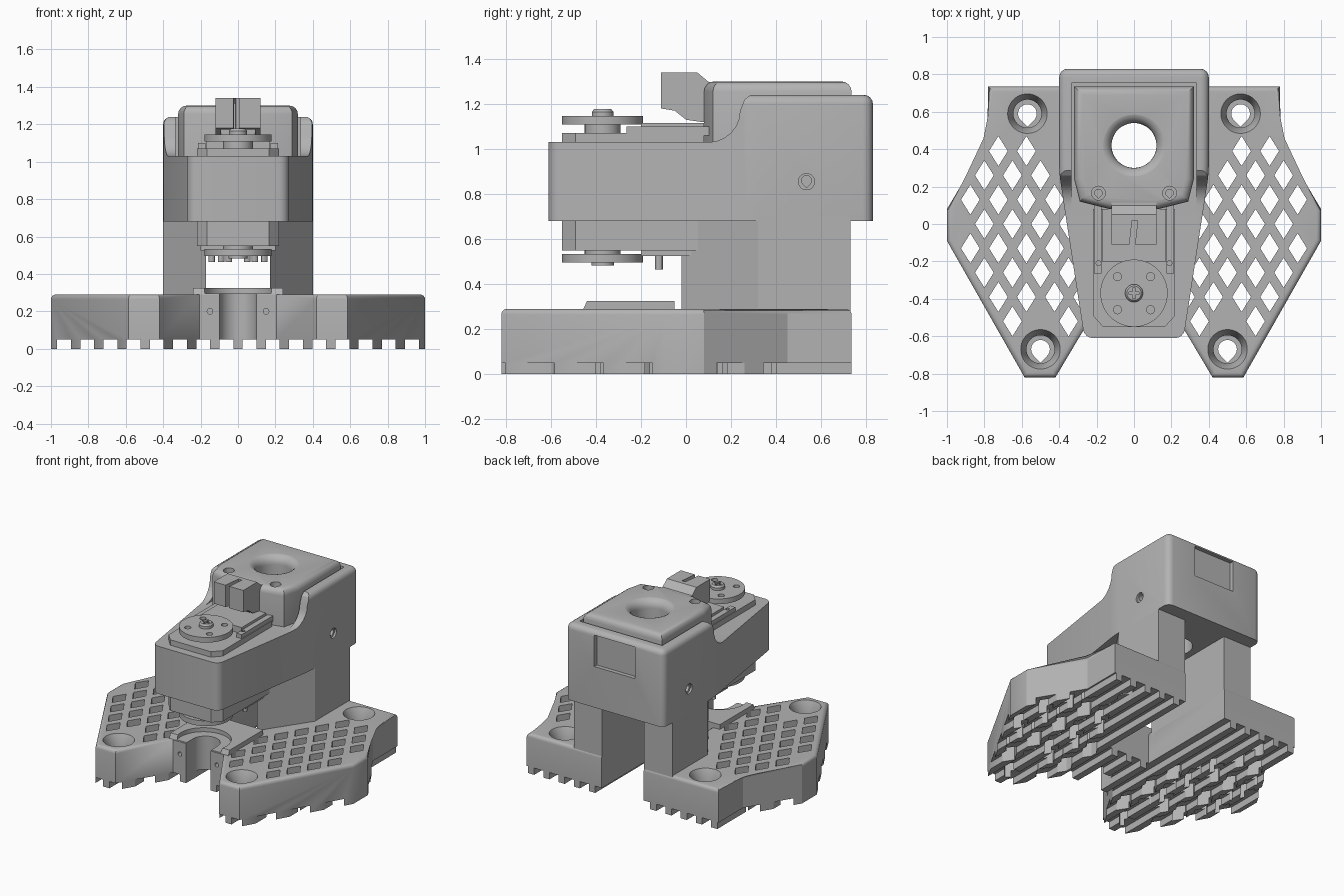
import bpy, bmesh
from math import sin, cos, pi, radians
from mathutils import Vector
from mathutils.geometry import intersect_point_line

if "Cube" in bpy.data.objects:
    bpy.data.objects.remove(bpy.data.objects["Cube"])

grey = bpy.data.materials.new("printed grey")
grey.use_nodes = True
grey.diffuse_color = (0.45, 0.45, 0.45, 1)
grey.node_tree.nodes["Principled BSDF"].inputs["Base Color"].default_value = grey.diffuse_color

AXES = {"Z": lambda u, v, w: (u, v, w), "X": lambda u, v, w: (w, u, v), "Y": lambda u, v, w: (v, w, u)}


def add(name, bm):
    bmesh.ops.recalc_face_normals(bm, faces=bm.faces)
    me = bpy.data.meshes.new(name)
    bm.to_mesh(me)
    bm.free()
    me.materials.append(grey)
    ob = bpy.data.objects.new(name, me)
    bpy.context.collection.objects.link(ob)
    return ob


def extrude(bm, pts, a, b, axis="Z"):
    f = AXES[axis]
    lo = [bm.verts.new(f(u, v, a)) for u, v in pts]
    hi = [bm.verts.new(f(u, v, b)) for u, v in pts]
    bm.faces.new(lo)
    bm.faces.new(hi)
    for i in range(len(pts)):
        j = (i + 1) % len(pts)
        bm.faces.new((lo[i], lo[j], hi[j], hi[i]))


def round_edges(bm, pick, width, steps=4):
    edges = [e for e in bm.edges if pick(*[v.co for v in e.verts])]
    bmesh.ops.bevel(bm, geom=edges, offset=width, segments=steps, profile=0.5, affect="EDGES")


def prism(name, pts, a, b, axis="Z", corner=0, rim=0):
    """Extruded outline; corner rounds upright edges, rim rounds the upper edge."""
    bm = bmesh.new()
    extrude(bm, pts, a, b, axis)
    if corner:
        round_edges(bm, lambda p, q: abs(p.z - q.z) > 0.01, corner)
    if rim:
        round_edges(bm, lambda p, q: min(p.z, q.z) > b - 0.001, rim)
    return add(name, bm)


def lathe(name, profile, x, y, steps=48):
    bm = bmesh.new()
    vs = [bm.verts.new((x + r, y, z)) for r, z in profile]
    es = [bm.edges.new(p) for p in zip(vs, vs[1:])]
    bmesh.ops.spin(bm, geom=vs + es, cent=(x, y, 0), axis=(0, 0, 1), angle=2 * pi, steps=steps)
    bmesh.ops.remove_doubles(bm, verts=bm.verts, dist=0.0001)
    return add(name, bm)


def rect(x0, x1, y0, y1):
    return [(x0, y0), (x1, y0), (x1, y1), (x0, y1)]


def circle(x, y, r, n=24):
    return [(x + r * cos(2 * pi * i / n), y + r * sin(2 * pi * i / n)) for i in range(n)]


def teardrop(x, y, r):
    arc = [radians(-45 + 15 * i) for i in range(19)]
    return [(x + r * cos(t), y + r * sin(t)) for t in arc] + [(x, y - r * 1.414)]


def symmetric(half):
    return half + [(-x, y) for x, y in reversed(half)]


def activate(ob):
    bpy.ops.object.select_all(action="DESELECT")
    ob.select_set(True)
    bpy.context.view_layer.objects.active = ob


def boolean(ob, cutter, mode="DIFFERENCE"):
    mod = ob.modifiers.new("cut", "BOOLEAN")
    mod.object, mod.operation, mod.solver = cutter, mode, "EXACT"
    activate(ob)
    bpy.ops.object.modifier_apply(modifier=mod.name)
    bpy.data.objects.remove(cutter)


def grooves():
    """Cutter that leaves foot ribs running front to back."""
    bm = bmesh.new()
    for i in range(-9, 9):
        x = i * 0.124 + 0.025
        extrude(bm, rect(x, x + 0.074, -1, 1), -0.05, 0.05)
    return add("groove_cutter", bm)


# Base plates with lozenge grid, screw recesses and foot ribs
outline = [(0.17, 0.735), (0.78, 0.735), (0.78, 0.45), (1.0, 0.08), (1.0, -0.09),
           (0.585, -0.82), (0.42, -0.82), (0.2, -0.45), (0.17, -0.4)]
screws = [(0.57, 0.59), (0.5, -0.67)]
base = prism("base_plates", outline, 0, 0.29, rim=0.025)
poly = [Vector((x, y, 0)) for x, y in outline]


def clear(p):
    inside = False
    for a, b in zip(poly, poly[1:] + poly[:1]):
        hit, t = intersect_point_line(p, a, b)
        hit = a + (b - a) * min(max(t, 0), 1)
        if (p - hit).length < 0.075:
            return False
        if (a.y > p.y) != (b.y > p.y) and p.x < a.x + (p.y - a.y) * (b.x - a.x) / (b.y - a.y):
            inside = not inside
    on_column = p.y > -0.1 and p.x < min(0.46, 0.3 + 0.6 * (p.y + 0.02))
    return inside and not on_column and all((p - Vector((x, y, 0))).length > 0.17 for x, y in screws)


bm = bmesh.new()
for row in range(-6, 5):
    for col in range(14):
        p = Vector((0.05 + 0.15 * col + 0.075 * (row % 2), row * 0.13, 0))
        if clear(p):
            extrude(bm, [(p.x - 0.05, p.y), (p.x, p.y - 0.08), (p.x + 0.05, p.y), (p.x, p.y + 0.08)], -0.1, 0.4)
boolean(base, add("lozenge_cutter", bm))
for x, y in screws:
    boolean(base, lathe("recess_cutter", [(0, 0.12), (0.075, 0.12), (0.075, 0.22), (0.11, 0.3), (0, 0.3)], x, y))
    boolean(base, prism("screw_cutter", teardrop(x, y, 0.05), -0.1, 0.2))
boolean(base, grooves())

# Columns that carry the head
column = prism("columns", [(0.17, 0.73), (0.4, 0.73), (0.4, 0.32), (0.17, -0.02)], 0.05, 0.7)
for ob in (base, column):
    ob.modifiers.new("mirror", "MIRROR").use_mirror_merge = False

# Cradle between the plates, with seat for the lower horn
cradle = prism("front_cradle", rect(-0.24, 0.24, -0.46, -0.05), 0, 0.29)
boolean(cradle, prism("rim", [(-0.46, 0.28), (-0.05, 0.28), (-0.05, 0.325), (-0.44, 0.325)], -0.24, 0.24, "X"), "UNION")
boolean(cradle, prism("seat", circle(0, -0.4, 0.185, 48), 0.295, 0.4))
boolean(cradle, prism("channel", circle(0, -0.38, 0.1, 32), -0.1, 0.4))
boolean(cradle, prism("channel_mouth", rect(-0.1, 0.1, -0.6, -0.38), -0.1, 0.4))
for x in (-0.15, 0.15):
    boolean(cradle, prism("pin_hole", circle(0.2, x, 0.015, 16), -0.6, -0.4, "Y"))
boolean(cradle, grooves())

# Head: tapered body with a raised rear
head_plan = symmetric([(0.4, 0.83), (0.4, 0.27), (0.265, -0.61)])
head = prism("head", head_plan, 0.68, 1.24, corner=0.045, rim=0.04)
sweep = [(0.24 - 0.14 * sin(t), 1.17 - 0.14 * cos(t)) for t in [radians(15 * i) for i in range(6, -1, -1)]]
sweep = [(0.1 + 0.14 * sin(radians(15 * i)), 1.17 - 0.14 * cos(radians(15 * i))) for i in range(7)]
boolean(head, prism("front_cutter", [(-1, 1.03)] + sweep + [(0.26, 1.22), (0.3, 1.25), (0.3, 1.5), (-1, 1.5)], -1, 1, "X"))
boolean(head, prism("cover_pocket", rect(-0.335, 0.335, 0, 0.755), 1.03, 1.5))
boolean(head, prism("rear_slot", rect(-0.165, 0.165, 0.8, 0.9), 0.98, 1.21))
boolean(head, prism("cable_bore", circle(0, 0.42, 0.12, 48), 0.5, 1.5))
for s in (-1, 1):
    hole = [(y, z) for y, z in teardrop(0.535, 0.86, 0.022)]
    boolean(head, prism("side_hole", hole, s * 0.3, s * 0.5, "X"))
    boolean(head, prism("side_sink", circle(0.535, 0.855, 0.036), s * 0.385, s * 0.5, "X"))

# Cover with trumpet-shaped cable opening
cover_plan = symmetric([(0.32, 0.735), (0.32, 0.24), (0.29, 0.12), (0.13, 0.08)])
cover = prism("cover", cover_plan, 1.02, 1.3, rim=0.045)
flare = [(0.18 - 0.06 * cos(t), 1.24 + 0.062 * sin(t)) for t in [radians(15 * i) for i in range(7)]]
boolean(cover, lathe("trumpet", [(0, 0.9), (0.12, 0.9)] + flare + [(0.18, 1.4), (0, 1.4)], 0, 0.42))
for x in (-0.19, 0.19):
    boolean(cover, prism("cover_sink", circle(x, 0.165, 0.037), 1.22, 1.4))
    boolean(cover, prism("cover_hole", teardrop(x, 0.165, 0.02), 1.1, 1.4))

# Cable clip on the front of the cover
clip = prism("cable_clip", [(-0.11, 1.34), (0.05, 1.34), (0.1, 1.298), (0.2, 1.298), (0.2, 1.12), (0.07, 1.12),
                            (0.0, 1.13), (-0.05, 1.17), (-0.11, 1.18)], -0.12, 0.12, "X")
boolean(clip, prism("clip_slot", [(-0.035, -0.2), (-0.005, -0.2), (0.02, 0.02), (-0.01, 0.02)], 1.0, 1.5))
boolean(clip, prism("clip_hollow", rect(-0.09, 0.09, -0.07, 0.0), 1.0, 1.31))

# Servo body seen above and below the head
servo_plan = symmetric([(0.22, 0.08), (0.22, -0.49), (0.165, -0.55)])
prism("servo_body", servo_plan, 0.55, 1.07)
prism("servo_bottom", rect(-0.2, 0.2, -0.2, 0.08), 0.525, 0.56)
prism("servo_deck", rect(-0.17, 0.17, -0.2, 0.08), 1.06, 1.115)
for s in (-1, 1):
    rail = prism("servo_rail", rect(min(s * 0.175, s * 0.215), max(s * 0.175, s * 0.215), -0.265, 0.12), 1.06, 1.1)
    boolean(rail, prism("rail_hole", circle(s * 0.19, -0.21, 0.013, 12), 1.07, 1.2))
for x in (0.05, 0.09, 0.14):
    for s in (-1, 1):
        prism("connector_pin", circle(s * x, -0.12, 0.017, 12), 0.465, 0.54)

# Horn discs above and below, on their shafts
HY = -0.37
for name, z in (("upper_horn", 1.108), ("lower_horn", 0.495)):
    horn = prism(name, circle(0, HY, 0.18, 64), z, z + 0.038)
    for i in range(4):
        t = radians(45 + 90 * i)
        boolean(horn, prism("horn_hole", circle(0.125 * cos(t), HY + 0.125 * sin(t), 0.022, 16), 0.3, 1.5))
prism("upper_shaft", circle(0, HY, 0.08, 32), 1.05, 1.12)
prism("lower_shaft", circle(0, HY, 0.08, 32), 0.52, 0.56)
prism("lower_screw", circle(0, HY, 0.05, 32), 0.482, 0.51)
screw = lathe("upper_screw", [(0, 1.13), (0.048, 1.13), (0.048, 1.165), (0.038, 1.177), (0, 1.177)], 0, HY, 32)
boolean(screw, prism("slot_a", rect(-0.028, 0.028, HY - 0.007, HY + 0.007), 1.16, 1.3))
boolean(screw, prism("slot_b", rect(-0.007, 0.007, HY - 0.028, HY + 0.028), 1.16, 1.3))

# Smooth the rounded edges, keep the corners sharp
for ob in [o for o in bpy.context.collection.objects if o.type == "MESH"]:
    activate(ob)
    bpy.ops.object.shade_smooth_by_angle(angle=radians(30))
